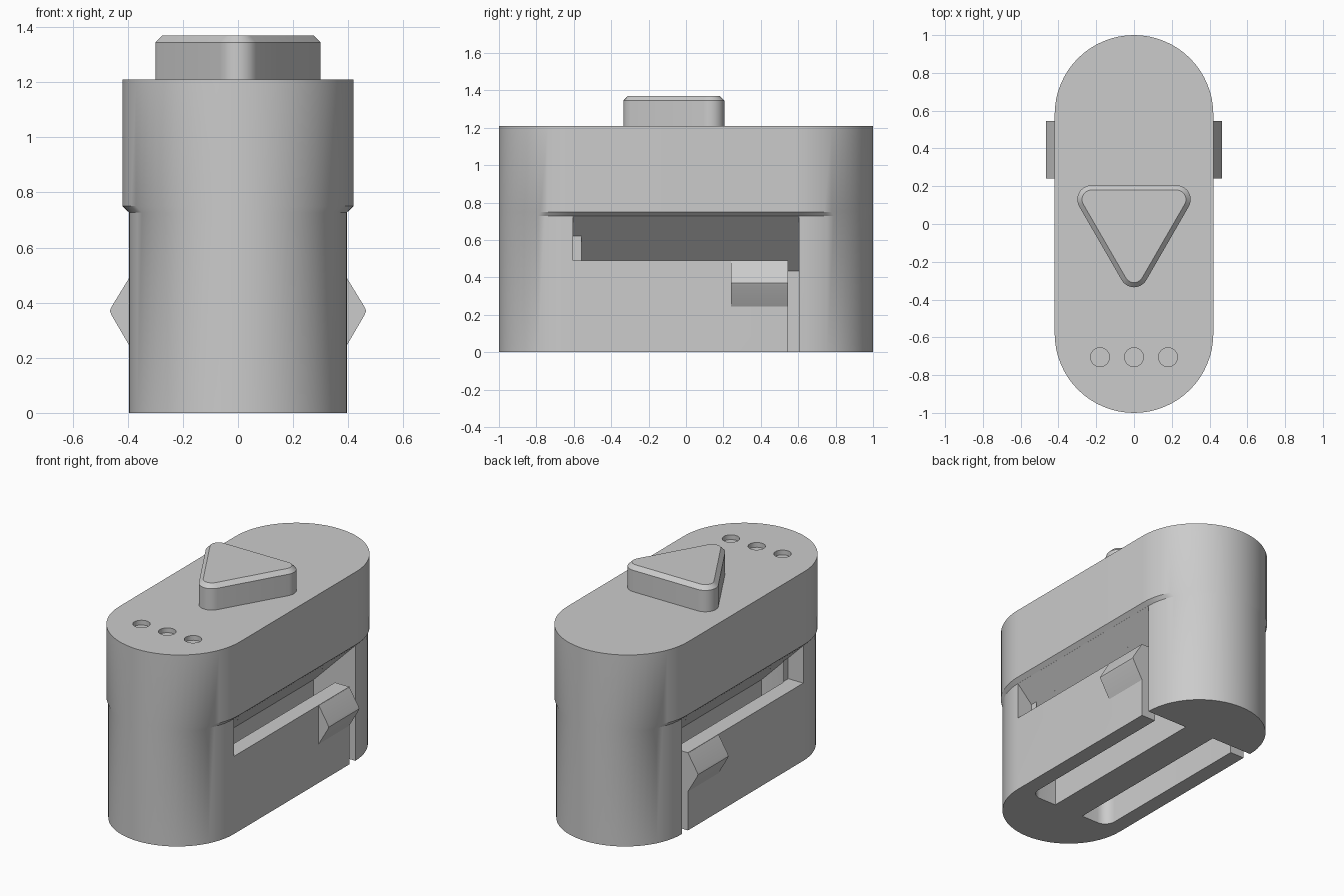
import bpy, bmesh, math
from mathutils import Matrix, Vector

old = bpy.data.objects.get("Cube")
if old:
    bpy.data.objects.remove(old, do_unlink=True)

grey = bpy.data.materials.new("plain grey")
grey.use_nodes = True
grey.diffuse_color = (0.6, 0.6, 0.6, 1)
grey.node_tree.nodes["Principled BSDF"].inputs["Base Color"].default_value = (0.6, 0.6, 0.6, 1)


def finish(bm, name):
    """Turn a bmesh into a named grey object."""
    bmesh.ops.recalc_face_normals(bm, faces=bm.faces)
    mesh = bpy.data.meshes.new(name)
    bm.to_mesh(mesh)
    bm.free()
    mesh.materials.append(grey)
    obj = bpy.data.objects.new(name, mesh)
    bpy.context.collection.objects.link(obj)
    return obj


def activate(obj):
    bpy.ops.object.select_all(action='DESELECT')
    obj.select_set(True)
    bpy.context.view_layer.objects.active = obj


def smooth(obj):
    activate(obj)
    bpy.ops.object.shade_smooth_by_angle(angle=math.radians(30))


def loft(name, rings):
    """Skin a stack of equal-length outlines and cap both ends."""
    bm = bmesh.new()
    loops = [[bm.verts.new(p) for p in ring] for ring in rings]
    for low, high in zip(loops, loops[1:]):
        for i in range(len(low)):
            j = (i + 1) % len(low)
            bm.faces.new((low[i], low[j], high[j], high[i]))
    bm.faces.new(loops[0][::-1])
    bm.faces.new(loops[-1])
    return finish(bm, name)


def prism(name, profile, side, y0, y1, round_x=None):
    """Extrude an x-z profile along y, optionally rounding its front upright edge at round_x."""
    bm = bmesh.new()
    face = bm.faces.new([bm.verts.new((x * side, y0, z)) for x, z in profile])
    new = bmesh.ops.extrude_face_region(bm, geom=[face])["geom"]
    moved = [v for v in new if isinstance(v, bmesh.types.BMVert)]
    bmesh.ops.translate(bm, verts=moved, vec=(0, y1 - y0, 0))
    if round_x:
        edges = [e for e in bm.edges if all(
            abs(v.co.y - y0) < 1e-4 and abs(v.co.x * side - round_x) < 1e-4 for v in e.verts)]
        bmesh.ops.bevel(bm, geom=edges, offset=0.07, segments=6, affect='EDGES', profile=0.5)
    return finish(bm, name)


def cut(target, cutter):
    mod = target.modifiers.new("cut", 'BOOLEAN')
    mod.operation = 'DIFFERENCE'
    mod.solver = 'EXACT'
    mod.object = cutter
    activate(target)
    bpy.ops.object.modifier_apply(modifier=mod.name)
    bpy.data.objects.remove(cutter, do_unlink=True)


def stadium(radius, z, steps=32):
    """Long rounded outline whose ends always reach y = -1 and y = 1."""
    ring = []
    for end in (1, -1):
        for i in range(steps + 1):
            a = math.pi * i / steps
            ring.append((end * radius * math.cos(a), end * (1 - radius + radius * math.sin(a)), z))
    return ring


def rounded_triangle(radius, z, steps=10):
    ring = []
    for k in range(3):
        mid = math.radians(-90 + 120 * k)
        for i in range(steps + 1):
            a = mid + math.radians(120 * i / steps - 60)
            ring.append((0.26 * math.cos(mid) + radius * math.cos(a),
                         0.26 * math.sin(mid) + radius * math.sin(a), z))
    return ring


# Housing: narrow lower body flaring into a wider upper shell
housing = loft("housing", [stadium(0.395, 0), stadium(0.395, 0.727),
                           stadium(0.42, 0.75), stadium(0.42, 1.21)])

# Pockets behind the spring panels, side windows and the panels' free-end gaps
END = 0.605
pocket = [(0.105, -0.1), (0.295, -0.1), (0.295, 0.626), (0.105, 0.435)]
window = [(0.29, 0.49), (0.6, 0.49), (0.6, 0.7265), (0.395, 0.7265), (0.29, 0.621)]
gap = [(0.105, -0.1), (0.6, -0.1), (0.6, 0.7265), (0.395, 0.7265), (0.105, 0.435)]
for side in (1, -1):
    cut(housing, prism("pocket_cutter", pocket, side, -END, END, 0.295))
    cut(housing, prism("window_cutter", window, side, -END, END))
    cut(housing, prism("gap_cutter", gap, side, 0.545, END))

# Round dimples on the top
for x in (-0.18, 0, 0.18):
    bm = bmesh.new()
    bmesh.ops.create_cone(bm, cap_ends=True, segments=32, radius1=0.05, radius2=0.05, depth=0.06,
                          matrix=Matrix.Translation(Vector((x, -0.705, 1.21))))
    cut(housing, finish(bm, "dimple_cutter"))
smooth(housing)

# Snap catches on the spring panels
catch = [(0.36, 0.488), (0.396, 0.488), (0.459, 0.385), (0.465, 0.37),
         (0.459, 0.355), (0.395, 0.245), (0.36, 0.245)]
for side, label in ((1, "left"), (-1, "right")):
    smooth(prism(label + "_catch", catch, side, 0.24, 0.545))

# Triangular push button with a chamfered rim
smooth(loft("button", [rounded_triangle(0.075, 1.2), rounded_triangle(0.075, 1.345),
                       rounded_triangle(0.05, 1.37)]))
